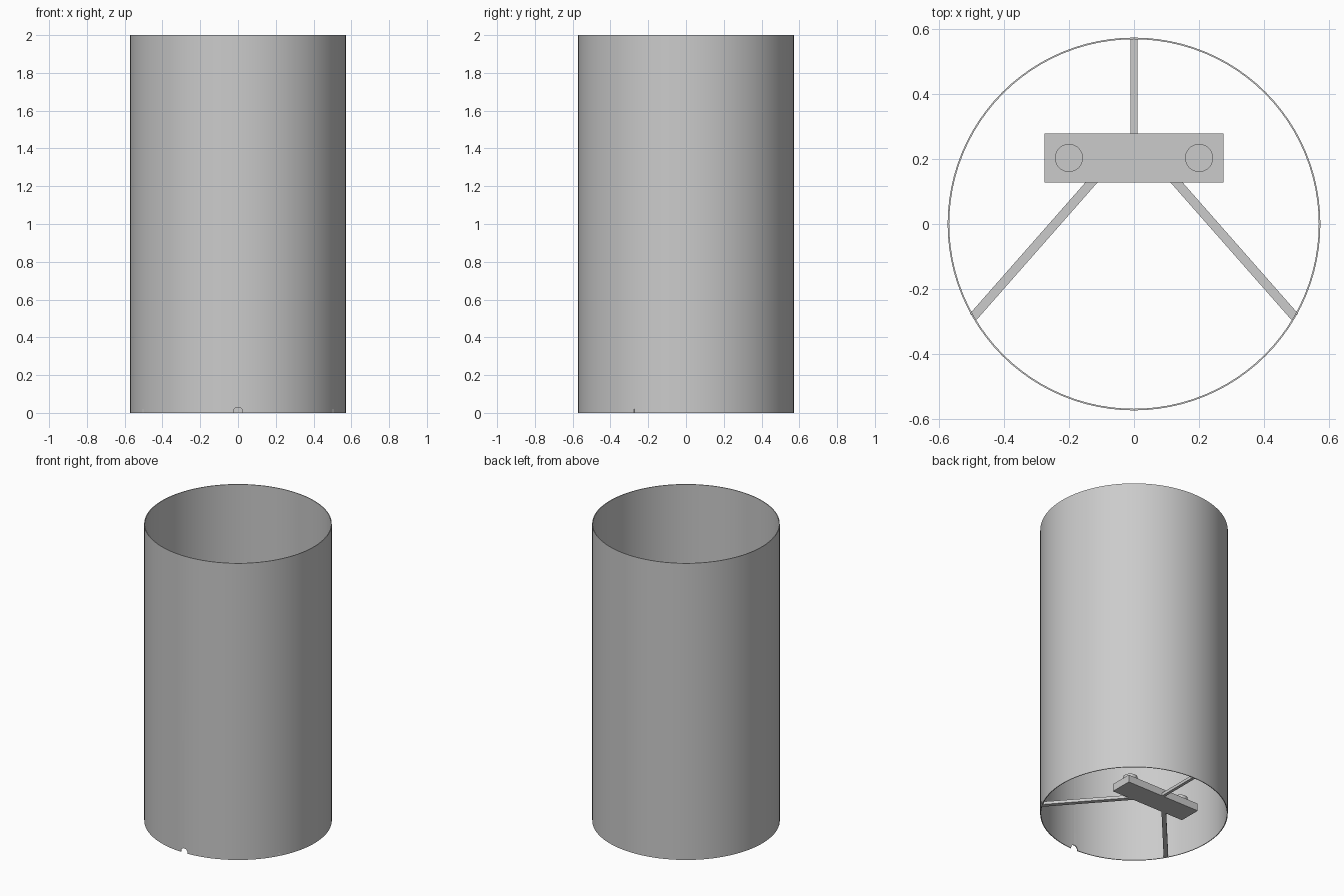
import bpy, bmesh, math
from mathutils import Vector, Matrix

cube = bpy.data.objects.get("Cube")
if cube:
    bpy.data.objects.remove(cube, do_unlink=True)

grey = bpy.data.materials.new("plain grey")
grey.use_nodes = True
colour = (0.6, 0.6, 0.6, 1)
grey.diffuse_color = colour
grey.node_tree.nodes["Principled BSDF"].inputs["Base Color"].default_value = colour

RADIUS, WALL, HEIGHT = 0.573, 0.005, 2.0


def finish(name, bm):
    bmesh.ops.recalc_face_normals(bm, faces=bm.faces)
    mesh = bpy.data.meshes.new(name)
    bm.to_mesh(mesh)
    bm.free()
    mesh.materials.append(grey)
    obj = bpy.data.objects.new(name, mesh)
    bpy.context.collection.objects.link(obj)
    return obj


def box(name, size, centre, angle=0):
    bm = bmesh.new()
    matrix = (Matrix.Translation(centre) @ Matrix.Rotation(angle, 4, 'Z')
              @ Matrix.Diagonal((*size, 1)))
    bmesh.ops.create_cube(bm, size=1, matrix=matrix)
    return finish(name, bm)


def cylinder(name, radius, depth, matrix, sides=48):
    bm = bmesh.new()
    bmesh.ops.create_cone(bm, cap_ends=True, segments=sides, radius1=radius,
                          radius2=radius, depth=depth, matrix=matrix)
    return finish(name, bm)


def smooth(obj):
    bpy.ops.object.select_all(action='DESELECT')
    obj.select_set(True)
    bpy.context.view_layer.objects.active = obj
    bpy.ops.object.shade_smooth_by_angle(angle=math.radians(30))


def strut(name, start, end, width, height):
    a, b = Vector(start), Vector(end)
    span, mid = b - a, (a + b) / 2
    return box(name, (span.length, width, height), (mid.x, mid.y, height / 2),
               math.atan2(span.y, span.x))


# Open thin-walled tube, spun from a rectangular wall section
bm = bmesh.new()
inner = RADIUS - WALL
section = [bm.verts.new((r, 0, z)) for r, z in
           ((inner, 0), (RADIUS, 0), (RADIUS, HEIGHT), (inner, HEIGHT))]
edges = [bm.edges.new((section[i], section[(i + 1) % 4])) for i in range(4)]
bmesh.ops.spin(bm, geom=section + edges, cent=(0, 0, 0), axis=(0, 0, 1),
               angle=math.tau, steps=96, use_merge=True)
bmesh.ops.remove_doubles(bm, verts=bm.verts, dist=0.0001)
tube = finish("tube", bm)

# Small round cable notch in the bottom edge at the front
cutter = cylinder("notch_cutter", 0.025, 0.1,
                  Matrix.Translation((0, -RADIUS, 0.005)) @ Matrix.Rotation(math.pi / 2, 4, 'X'), 24)
cutter.hide_render = True
cutter.hide_viewport = True
notch = tube.modifiers.new("notch", 'BOOLEAN')
notch.operation = 'DIFFERENCE'
notch.solver = 'EXACT'
notch.object = cutter
bpy.context.view_layer.update()
smooth(tube)

# Sensor block with two round transducers on top
box("sensor_block", (0.55, 0.15, 0.05), (0, 0.203, 0.025))
for side, x in (("left", 0.2), ("right", -0.2)):
    smooth(cylinder(side + "_transducer", 0.043, 0.05, Matrix.Translation((x, 0.203, 0.07))))

# Three struts from the block to the tube wall
strut("back_strut", (0, 0.27), (0, 0.57), 0.02, 0.02)
for side, s in (("left", 1), ("right", -1)):
    strut(side + "_strut", (s * 0.12, 0.14), (s * 0.494, -0.285), 0.028, 0.02)
